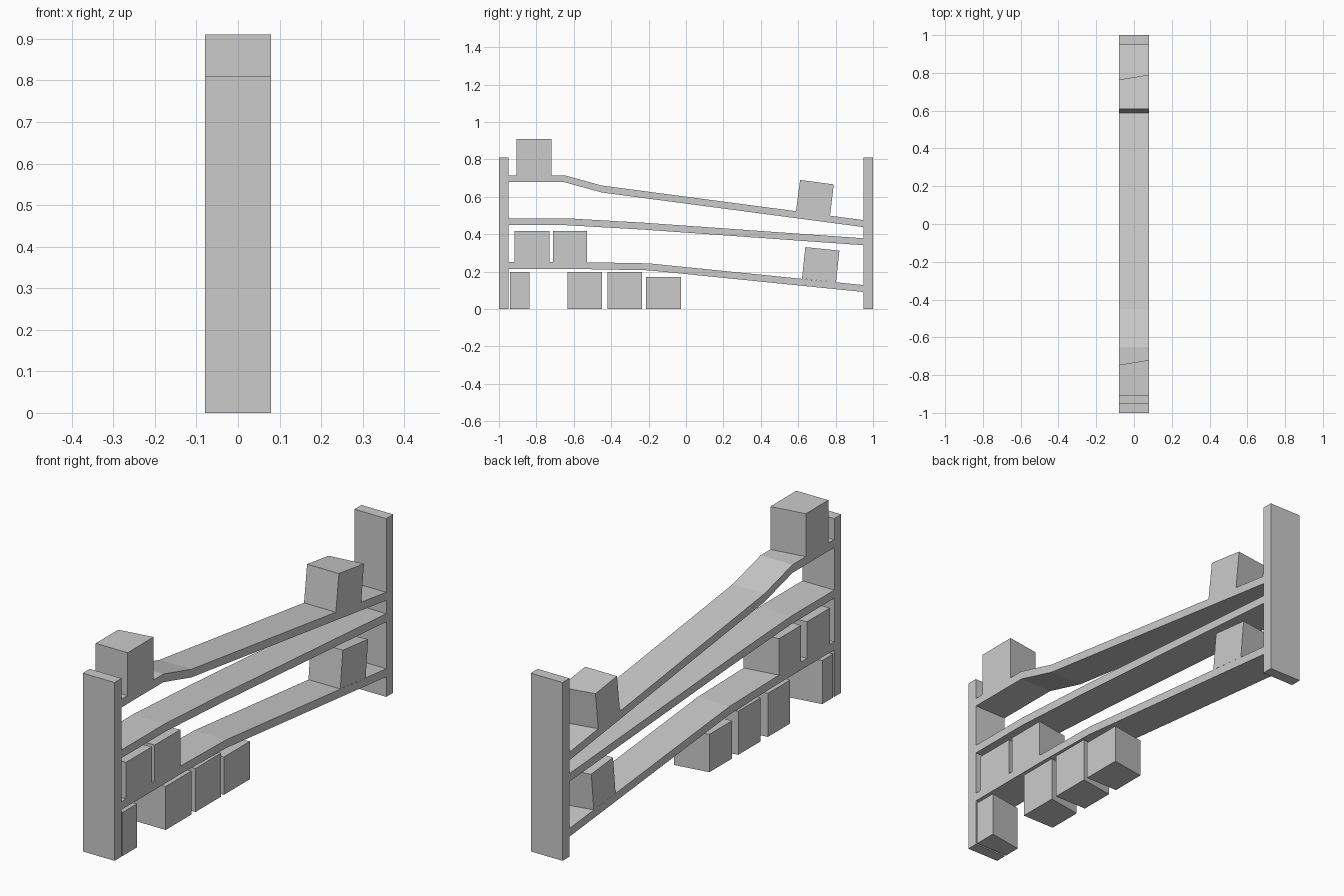
import bpy, bmesh

if "Cube" in bpy.data.objects:
    bpy.data.objects.remove(bpy.data.objects["Cube"])

HALF = 0.08    # half width of the whole rack
SKEW = 0.026   # crates are a little narrower on the left side


def prism(name, right, left=None):
    """Extrude a (y, z) profile across the rack width."""
    left = left or right
    bm = bmesh.new()
    a = [bm.verts.new((HALF, y, z)) for y, z in right]
    b = [bm.verts.new((-HALF, y, z)) for y, z in left]
    n = len(a)
    bm.faces.new(a)
    bm.faces.new(b[::-1])
    for i in range(n):
        j = (i + 1) % n
        bm.faces.new((a[j], a[i], b[i], b[j]))
    bmesh.ops.recalc_face_normals(bm, faces=bm.faces[:])
    me = bpy.data.meshes.new(name)
    bm.to_mesh(me)
    bm.free()
    ob = bpy.data.objects.new(name, me)
    bpy.context.collection.objects.link(ob)
    return ob


def box_profile(y0, y1, z0, z1):
    return [(y0, z0), (y1, z0), (y1, z1), (y0, z1)]


def shelf(name, top, thick):
    prism(name, top + [(y, z - thick) for y, z in reversed(top)])


def crate(name, p):
    """Corners: front bottom, back bottom, back top, front top."""
    slope = (p[1][1] - p[0][1]) / (p[1][0] - p[0][0])
    left = [p[0]] + [(y - SKEW, z - SKEW * slope) for y, z in p[1:3]] + [p[3]]
    prism(name, p, left)


# End posts
prism("front_post", box_profile(-1.0, -0.95, 0, 0.81))
prism("back_post", box_profile(0.95, 1.0, 0, 0.81))

# Sloping shelves
shelf("top_shelf", [(-0.95, 0.715), (-0.65, 0.715), (-0.45, 0.66), (0.95, 0.475)], 0.037)
shelf("middle_shelf", [(-0.95, 0.485), (-0.64, 0.485), (-0.22, 0.461), (0.95, 0.378)], 0.037)
shelf("bottom_shelf", [(-0.95, 0.25), (-0.53, 0.25), (-0.2, 0.244), (0.95, 0.128)], 0.037)

# Upright crates: on the top shelf, on the bottom shelf and on the floor
upright = [
    ("top_crate", -0.907, -0.72, 0.715, 0.91),
    ("shelf_crate_1", -0.918, -0.73, 0.25, 0.416),
    ("shelf_crate_2", -0.712, -0.528, 0.25, 0.416),
    ("floor_crate_1", -0.942, -0.838, 0, 0.198),
    ("floor_crate_2", -0.633, -0.448, 0, 0.198),
    ("floor_crate_3", -0.42, -0.235, 0, 0.198),
    ("floor_crate_4", -0.215, -0.028, 0, 0.172),
]
for name, *dims in upright:
    crate(name, box_profile(*dims))

# Crates resting at the low end of the slopes
crate("top_tilted_crate", [(0.588, 0.522), (0.77, 0.498), (0.79, 0.666), (0.61, 0.69)])
crate("bottom_tilted_crate", [(0.62, 0.162), (0.802, 0.143), (0.82, 0.312), (0.638, 0.331)])
